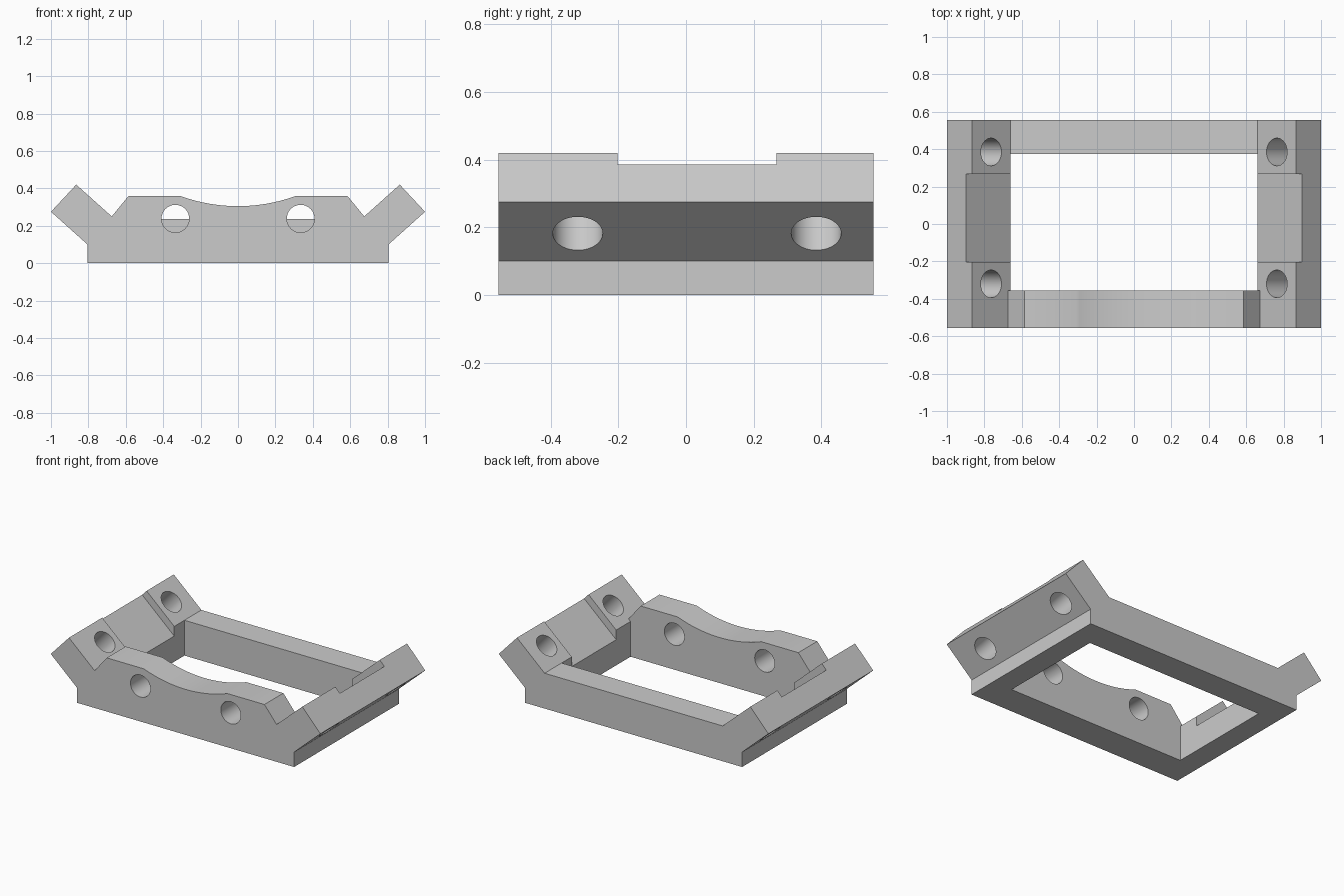
import bpy, bmesh, math
from mathutils import Vector

if "Cube" in bpy.data.objects:
    bpy.data.objects.remove(bpy.data.objects["Cube"], do_unlink=True)

grey = bpy.data.materials.new("plain grey")
grey.use_nodes = True
grey.diffuse_color = (0.6, 0.6, 0.6, 1)
grey.node_tree.nodes["Principled BSDF"].inputs["Base Color"].default_value = (0.6, 0.6, 0.6, 1)


def prism(name, profile, y0, y1):
    """Extrude an x-z outline from y0 to y1."""
    bm = bmesh.new()
    face = bm.faces.new([bm.verts.new((x, y0, z)) for x, z in profile])
    new = bmesh.ops.extrude_face_region(bm, geom=[face])["geom"]
    bmesh.ops.translate(bm, vec=(0, y1 - y0, 0),
                        verts=[v for v in new if isinstance(v, bmesh.types.BMVert)])
    bmesh.ops.recalc_face_normals(bm, faces=bm.faces)
    mesh = bpy.data.meshes.new(name)
    bm.to_mesh(mesh)
    bm.free()
    mesh.materials.append(grey)
    obj = bpy.data.objects.new(name, mesh)
    bpy.context.collection.objects.link(obj)
    return obj


def drill(name, centre, axis, radius, depth):
    bpy.ops.mesh.primitive_cylinder_add(vertices=48, radius=radius, depth=depth, location=centre)
    obj = bpy.context.object
    obj.name = name
    obj.rotation_euler = Vector(axis).to_track_quat("Z", "Y").to_euler()
    obj.data.materials.append(grey)
    return obj


def mirrored(half):
    return half + [(-x, z) for x, z in reversed(half)]


HALF_DEPTH = 0.555
FRONT_IN, BACK_IN = -0.355, 0.375
INNER_X, LEDGE_Z = 0.66, 0.2366

# Full-depth outline: base, angled wings, notches and bridge with a shallow dip
half = [(0.805, 0), (0.805, 0.1), (1, 0.275), (0.865, 0.42), (0.675, 0.25), (0.585, 0.36)]
radius, reach, top = 0.9, 0.31, 0.36
centre_z = top + math.sqrt(radius**2 - reach**2)
steps = 32
dip = []
for i in range(steps + 1):
    x = reach * (1 - 2 * i / steps)
    dip.append((x, centre_z - math.sqrt(radius**2 - x * x)))
outline = half + dip + [(-x, z) for x, z in reversed(half)]
frame = prism("mounting_frame", outline, -HALF_DEPTH, HALF_DEPTH)

# Central opening, and lowering of everything behind the bridge
cutters = [
    prism("opening_cutter", mirrored([(INNER_X, -0.2), (INNER_X, 1)]), FRONT_IN, BACK_IN),
    prism("back_bar_cutter", mirrored([(INNER_X, LEDGE_Z), (0.675, 0.25), (0.675, 1)]),
          FRONT_IN, 1),
]

# Wing recesses and angled bolt holes, plus the bridge holes, on both sides
along = Vector((0.745, 0.667))
normal = Vector((-0.667, 0.745))
edge = Vector((0.898, 0.385))
recess = [edge + along * 0.2, edge + along * 0.2 + normal * 0.2,
          edge - along * 0.4 + normal * 0.2, edge - along * 0.4]
for s in (-1, 1):
    cutters.append(prism("recess_cutter", [(s * p.x, p.y) for p in recess], -0.203, 0.267))
    for y in (-0.32, 0.385):
        cutters.append(drill("wing_hole_cutter", (s * 0.83, y, 0.255),
                             (s * normal.x, 0, normal.y), 0.074, 0.4))
    cutters.append(drill("bridge_hole_cutter", (s * 0.335, -0.455, 0.238), (0, 1, 0), 0.074, 0.4))

bpy.ops.object.select_all(action="DESELECT")
bpy.context.view_layer.objects.active = frame
frame.select_set(True)
for cutter in cutters:
    cutter.hide_render = True
    mod = frame.modifiers.new("cut", "BOOLEAN")
    mod.operation = "DIFFERENCE"
    mod.solver = "EXACT"
    mod.object = cutter
    bpy.ops.object.modifier_apply(modifier=mod.name)
for cutter in cutters:
    bpy.data.objects.remove(cutter, do_unlink=True)

bpy.ops.object.shade_smooth_by_angle(angle=math.radians(20))
